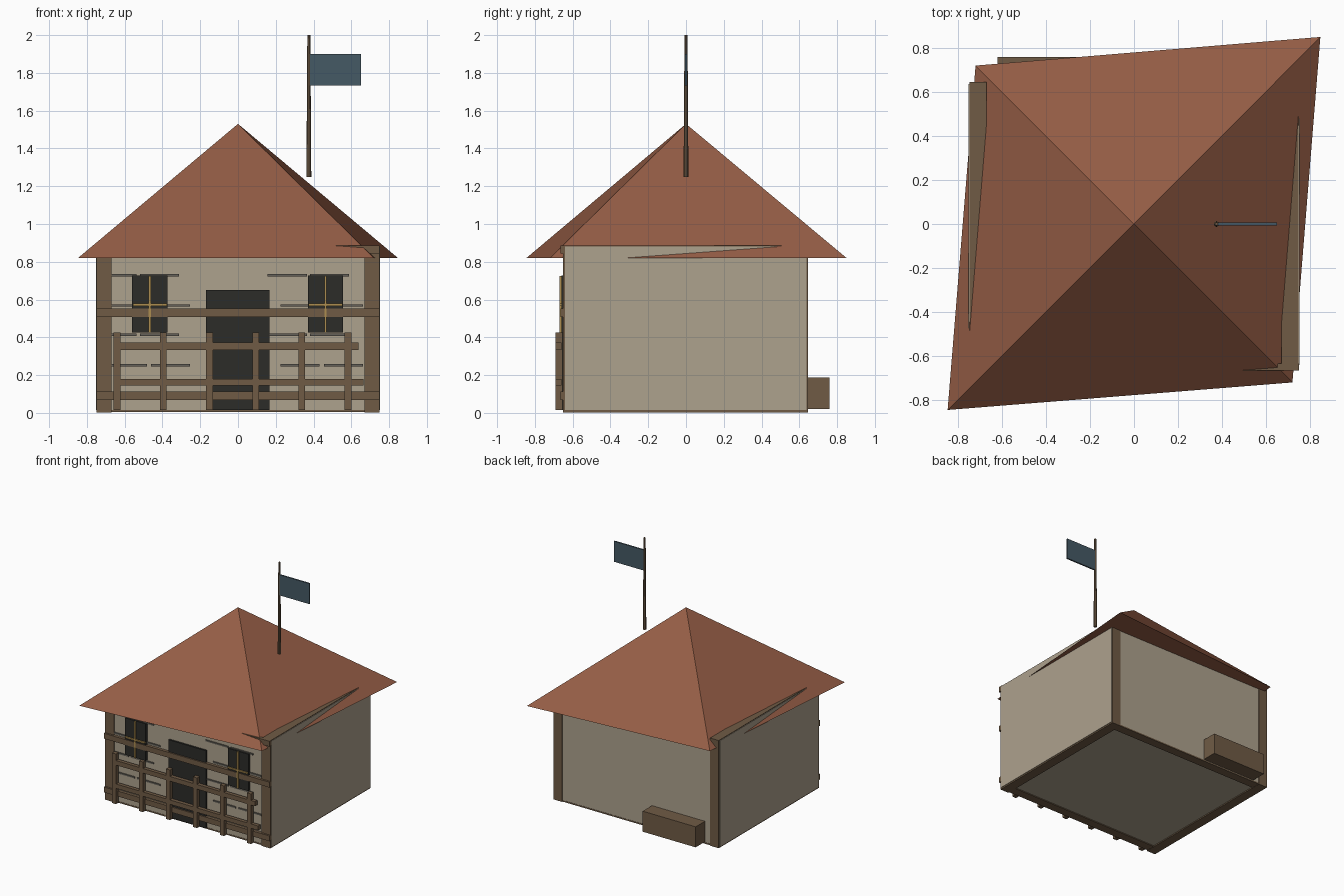
import bpy, bmesh

if "Cube" in bpy.data.objects:
    bpy.data.objects.remove(bpy.data.objects["Cube"])


def mat(name, r, g, b):
    m = bpy.data.materials.new(name)
    m.diffuse_color = (r, g, b, 1)
    m.use_nodes = True
    m.node_tree.nodes["Principled BSDF"].inputs["Base Color"].default_value = m.diffuse_color
    return m


PLASTER = mat("plaster", 0.42, 0.36, 0.27)
WOOD = mat("wood", 0.16, 0.105, 0.06)
DARK = mat("dark", 0.025, 0.025, 0.022)
TILE = mat("tile", 0.30, 0.11, 0.06)
GOLD = mat("gold", 0.42, 0.27, 0.08)
GREY = mat("grey", 0.13, 0.12, 0.10)
CLOTH = mat("cloth", 0.06, 0.10, 0.13)


def finish(name, bm, material):
    bmesh.ops.recalc_face_normals(bm, faces=bm.faces)
    me = bpy.data.meshes.new(name)
    bm.to_mesh(me)
    bm.free()
    me.materials.append(material)
    ob = bpy.data.objects.new(name, me)
    bpy.context.collection.objects.link(ob)
    return ob


def box(name, x, y, z, material):
    """Box from (min, max) pairs."""
    bm = bmesh.new()
    bmesh.ops.create_cube(bm, size=1)
    for v in bm.verts:
        v.co = [(r[0] + r[1]) / 2 + c * (r[1] - r[0]) for r, c in zip((x, y, z), v.co)]
    return finish(name, bm, material)


# House body
box("walls", (-0.74, 0.74), (-0.64, 0.64), (0.012, 0.87), PLASTER)

# Side frames with plaster panels on the outside
for s, side in ((-1, "left"), (1, "right")):
    box(side + "_frame", sorted((s * 0.67, s * 0.748)), (-0.65, 0.645), (0.003, 0.885), WOOD)
    box(side + "_panel", sorted((s * 0.74, s * 0.752)), (-0.64, 0.637), (0.014, 0.88), PLASTER)

# Sills under front and back walls
for s, side in ((-1, "front"), (1, "back")):
    box(side + "_sill", (-0.67, 0.67), sorted((s * 0.57, s * 0.642)), (0.005, 0.016), WOOD)

# Front rails
for i, z in enumerate((0.09, 0.53, 0.865)):
    box(f"front_rail_{i}", (-0.75, 0.75), (-0.665, -0.635), (z - 0.022, z + 0.022), WOOD)

# Roof: skewed four-sided pyramid
bm = bmesh.new()
base = [bm.verts.new((x, y, 0.82)) for x, y in
        ((-0.847, -0.845), (0.72, -0.72), (0.847, 0.85), (-0.72, 0.72))]
apex = bm.verts.new((0, 0, 1.53))
bm.faces.new(base)
for i in range(4):
    bm.faces.new((base[i], base[(i + 1) % 4], apex))
finish("roof", bm, TILE)

# Door and windows with glazing bars
box("door", (-0.17, 0.167), (-0.655, -0.63), (0.015, 0.65), DARK)
for x, side in ((-0.467, "left"), (0.463, "right")):
    box(side + "_window", (x - 0.093, x + 0.093), (-0.66, -0.63), (0.425, 0.727), DARK)
    box(side + "_window_upright", (x - 0.006, x + 0.006), (-0.67, -0.655), (0.425, 0.725), GOLD)
    box(side + "_window_bar", (x - 0.09, x + 0.09), (-0.67, -0.655), (0.567, 0.579), GOLD)

# Thin mortar lines, alternating offset per row
for row, z in enumerate((0.252, 0.413, 0.569, 0.728)):
    starts = (-0.69, -0.46, 0.225, 0.455) if row % 2 == 0 else (-0.745, -0.52, 0.157, 0.38)
    for i, x in enumerate(starts):
        box(f"wall_line_{row}_{i}", (x, x + 0.207), (-0.648, -0.635), (z - 0.006, z + 0.006), GREY)

# Fence
for i in range(6):
    x = -0.64 + i * 0.2445
    box(f"fence_post_{i}", (x - 0.018, x + 0.018), (-0.69, -0.655), (0.015, 0.425), WOOD)
box("fence_top_rail", (-0.655, 0.637), (-0.69, -0.66), (0.334, 0.372), WOOD)
box("fence_low_rail", (-0.655, 0.665), (-0.69, -0.66), (0.144, 0.18), WOOD)

# Crate at the back
box("back_crate", (-0.62, -0.14), (0.63, 0.76), (0.02, 0.188), WOOD)

# Flag pole and flag
bm = bmesh.new()
bmesh.ops.create_cone(bm, cap_ends=True, segments=8, radius1=0.013, radius2=0.008, depth=0.75)
bmesh.ops.translate(bm, verts=bm.verts, vec=(0.375, 0, 1.625))
finish("flag_pole", bm, WOOD)
box("flag", (0.378, 0.65), (-0.006, 0.006), (1.732, 1.9), CLOTH)
